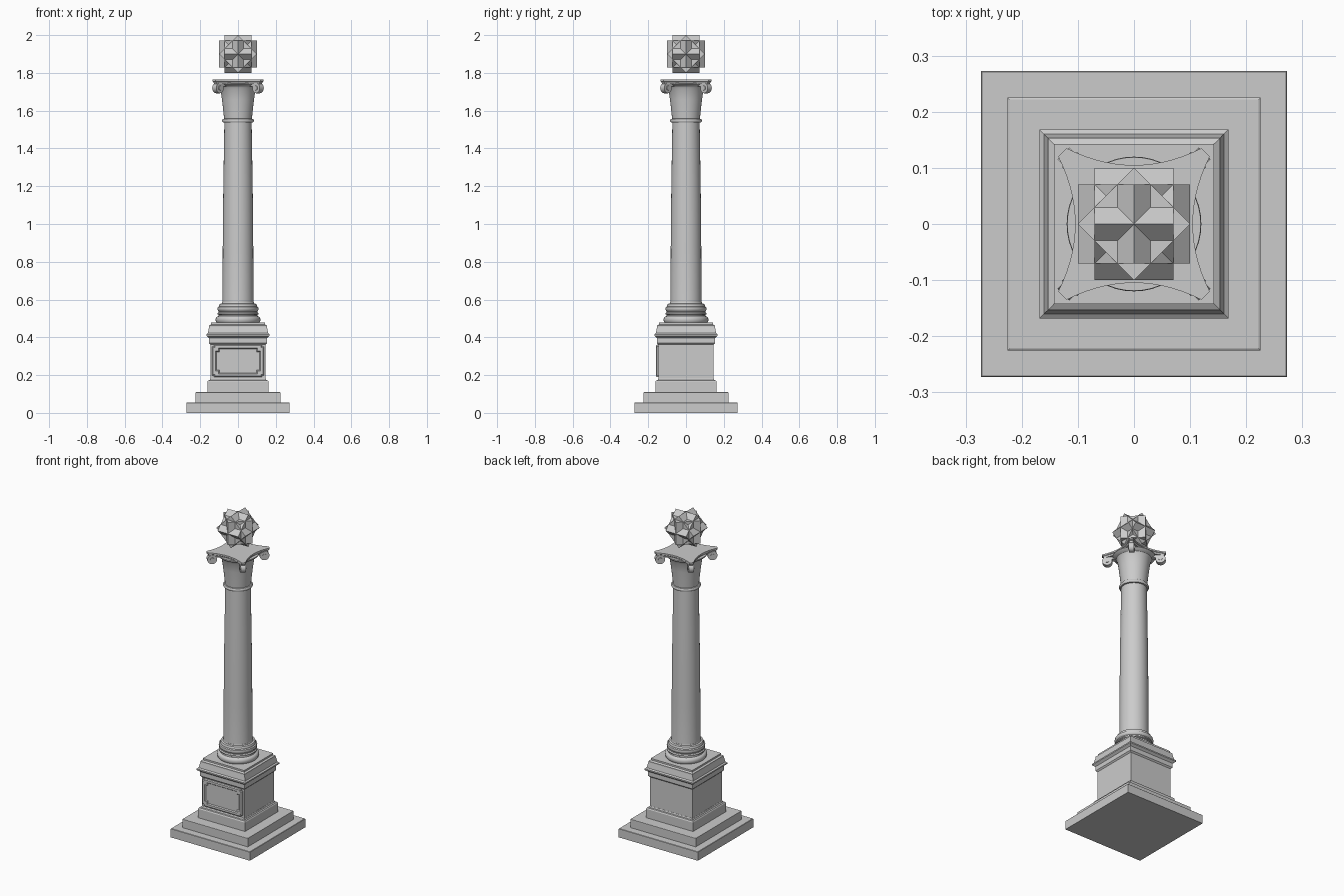
import bpy, bmesh, math
from mathutils import Matrix

if "Cube" in bpy.data.objects:
    bpy.data.objects.remove(bpy.data.objects["Cube"])


def make_object(name, bm, smooth=False):
    bmesh.ops.recalc_face_normals(bm, faces=bm.faces)
    mesh = bpy.data.meshes.new(name)
    bm.to_mesh(mesh)
    bm.free()
    ob = bpy.data.objects.new(name, mesh)
    bpy.context.collection.objects.link(ob)
    if smooth:
        bpy.ops.object.select_all(action='DESELECT')
        ob.select_set(True)
        bpy.context.view_layer.objects.active = ob
        bpy.ops.object.shade_smooth_by_angle(angle=math.radians(35))
    return ob


def loft(name, loops, smooth=False):
    """Bridge closed loops of equal length and cap both ends."""
    bm = bmesh.new()
    rings = [[bm.verts.new(p) for p in loop] for loop in loops]
    n = len(rings[0])
    for a, b in zip(rings, rings[1:]):
        for i in range(n):
            j = (i + 1) % n
            bm.faces.new((a[i], a[j], b[j], b[i]))
    bm.faces.new(rings[0])
    bm.faces.new(rings[-1])
    return make_object(name, bm, smooth)


def square_tier(name, profile):
    return loft(name, [[(-h, -h, z), (h, -h, z), (h, h, z), (-h, h, z)] for h, z in profile])


def turned(name, profile, seg=48):
    ang = [2 * math.pi * i / seg for i in range(seg)]
    return loft(name, [[(r * math.cos(a), r * math.sin(a), z) for a in ang] for r, z in profile], True)


# Stepped base and pedestal
square_tier("lower_step", [(.273, 0), (.273, .053), (.271, .055)])
square_tier("upper_step", [(.225, .055), (.225, .108), (.222, .11)])
square_tier("pedestal_foot", [(.162, .11), (.162, .165), (.158, .172), (.150, .174), (.147, .182)])
square_tier("pedestal_block", [(.146, .172), (.146, .37)])
square_tier("pedestal_cornice", [(.146, .362), (.154, .37), (.154, .397), (.160, .402), (.168, .408),
                                 (.168, .416), (.160, .422), (.153, .455), (.153, .462),
                                 (.143, .468), (.143, .478)])


# Front panel with notched corners and a sunken field
def notched(hw, hh, n, y):
    pts = []
    for sx, sz, flip in ((1, 1, 0), (-1, 1, 1), (-1, -1, 0), (1, -1, 1)):
        c = [(hw, hh - n), (hw - n, hh - n), (hw - n, hh)]
        if flip:
            c.reverse()
        pts += [(sx * x, y, .275 + sz * z) for x, z in c]
    return pts


loft("front_panel", [notched(.138, .086, .010, -.140), notched(.138, .086, .010, -.153),
                     notched(.133, .081, .010, -.158), notched(.120, .068, .016, -.158),
                     notched(.115, .063, .016, -.152)])

# Column
turned("column_base", [(.112, .476), (.117, .483), (.119, .493), (.117, .504), (.111, .510), (.103, .513),
                       (.102, .519), (.108, .522), (.109, .528), (.103, .533), (.102, .538), (.107, .543),
                       (.109, .551), (.107, .560), (.100, .564), (.100, .570), (.096, .577), (.086, .580),
                       (.084, .586)])
turned("column_shaft", [(.084, .57), (.082, .60), (.081, .85), (.079, 1.10), (.076, 1.30), (.072, 1.55)])
turned("neck_ring", [(.070, 1.536), (.080, 1.538), (.084, 1.545), (.084, 1.549), (.080, 1.556), (.070, 1.558)])

# Capital bell with flared lip
turned("capital_bell", [(.073, 1.55), (.078, 1.60), (.085, 1.66), (.093, 1.715), (.100, 1.728),
                        (.114, 1.735), (.120, 1.741), (.119, 1.747)])


# Abacus with concave sides and clipped corners
def abacus_loop(s, z, seg=14):
    pts = []
    for k in range(4):
        rot = Matrix.Rotation(k * math.pi / 2, 3, 'Z')
        for i in range(seg + 1):
            t = 1 - 2 * i / seg
            p = rot @ Matrix.Scale(s, 3) @ bpy_vec(.120 * t, .105 + .030 * t * t, 0)
            pts.append((p.x, p.y, z))
    return pts


def bpy_vec(x, y, z):
    return Matrix.Translation((x, y, z)).to_translation()


loft("abacus", [abacus_loop(.94, 1.742), abacus_loop(.96, 1.752), abacus_loop(1, 1.755), abacus_loop(1, 1.764)])

# Corner scrolls hanging under the abacus tips
for k in range(4):
    turn = Matrix.Rotation(math.pi / 4 + k * math.pi / 2, 4, 'Z')
    bm = bmesh.new()
    for r, w in ((.028, .030), (.012, .038)):
        bmesh.ops.create_cone(bm, cap_ends=True, segments=24, radius1=r, radius2=r, depth=w,
                              matrix=turn @ Matrix.Translation((.150, 0, 1.720)) @ Matrix.Rotation(math.pi / 2, 4, 'X'))
    bmesh.ops.create_cube(bm, size=1, matrix=turn @ Matrix.Translation((.118, 0, 1.738))
                          @ Matrix.Diagonal((.075, .028, .018, 1)))
    make_object(f"corner_scroll_{k + 1}", bm, True)

# Floating star: three cubes, each turned 45 degrees about one axis
bm = bmesh.new()
for axis in 'XYZ':
    bmesh.ops.create_cube(bm, size=.1414, matrix=Matrix.Translation((0, 0, 1.90))
                          @ Matrix.Rotation(math.pi / 4, 4, axis))
make_object("star_finial", bm)
